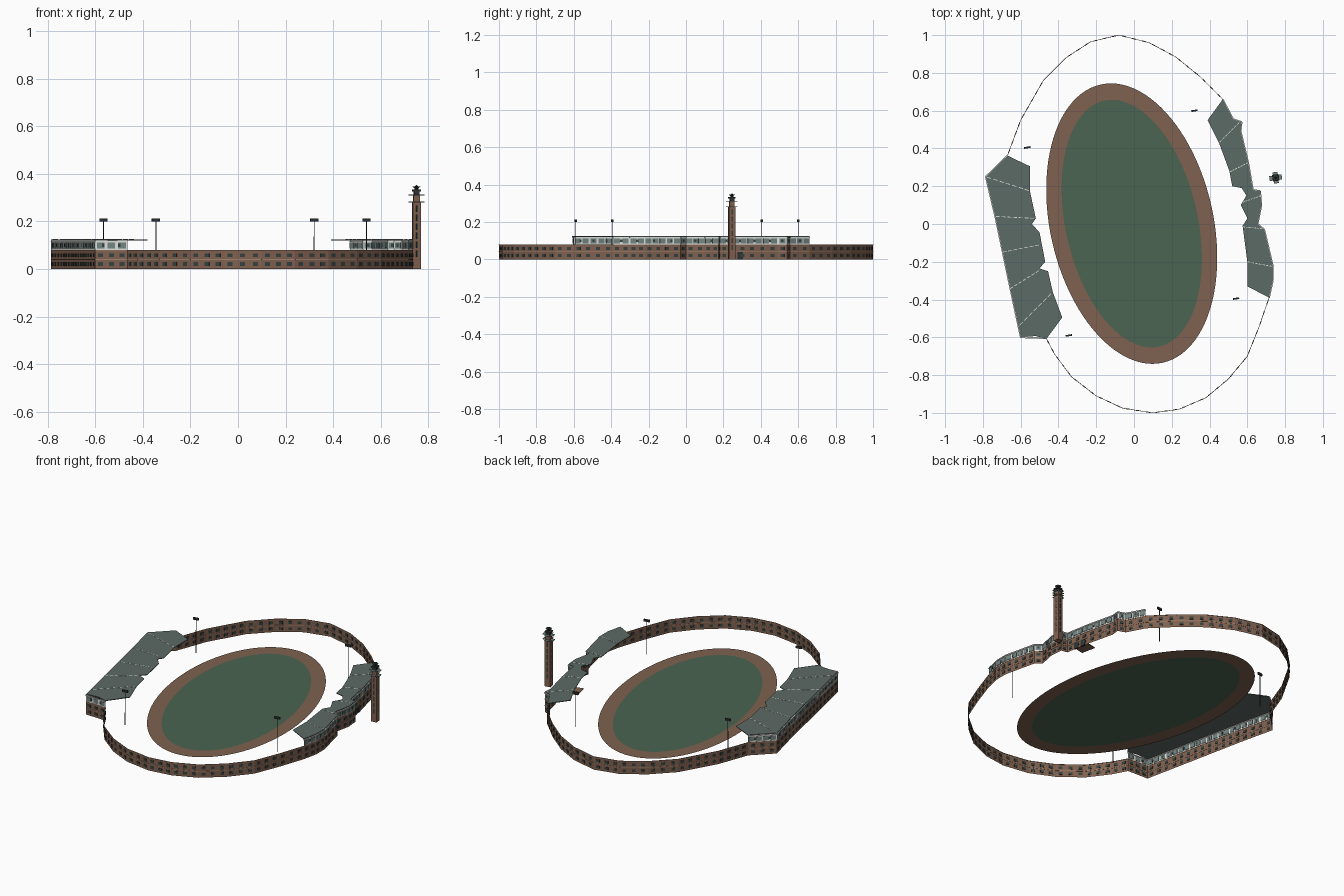
import bpy, bmesh, math
from mathutils import Matrix, Vector

if "Cube" in bpy.data.objects:
    bpy.data.objects.remove(bpy.data.objects["Cube"])


def mat(name, r, g, b):
    m = bpy.data.materials.new(name)
    m.diffuse_color = (r, g, b, 1)
    m.use_nodes = True
    m.node_tree.nodes["Principled BSDF"].inputs["Base Color"].default_value = m.diffuse_color
    return m


BRICK = mat("brick", 0.215, 0.118, 0.078)
TRACK = mat("track brown", 0.21, 0.12, 0.08)
GRASS = mat("grass green", 0.07, 0.128, 0.083)
ROOF = mat("roof grey", 0.108, 0.146, 0.134)
GLASS = mat("dark window", 0.035, 0.052, 0.05)
PANE = mat("grey green pane", 0.17, 0.23, 0.22)
WHITE = mat("white trim", 0.72, 0.74, 0.7)
TAN = mat("tan stone", 0.33, 0.23, 0.17)
METAL = mat("dark metal", 0.025, 0.032, 0.032)


def finish(bm, name, *mats):
    me = bpy.data.meshes.new(name)
    bm.to_mesh(me)
    bm.free()
    ob = bpy.data.objects.new(name, me)
    for m in mats:
        me.materials.append(m)
    bpy.context.collection.objects.link(ob)
    return ob


def box(bm, c, size, ang=0.0):
    mx = Matrix.Translation(c) @ Matrix.Rotation(ang, 4, 'Z') @ Matrix.Diagonal((*size, 1))
    bmesh.ops.create_cube(bm, size=1, matrix=mx)


def cone(bm, x, y, z0, z1, r0, r1, n=8):
    bmesh.ops.create_cone(bm, cap_ends=True, segments=n, radius1=r0, radius2=r1, depth=z1 - z0,
                          matrix=Matrix.Translation((x, y, (z0 + z1) / 2)))


def segments(pts):
    return [(Vector(a), Vector(b)) for a, b in zip(pts, pts[1:])]


def sheet(name, pts, z0, z1, m):
    """Thin upright wall along a plan path."""
    bm = bmesh.new()
    for a, b in segments(pts):
        bm.faces.new([bm.verts.new((p.x, p.y, z)) for p, z in ((a, z0), (b, z0), (b, z1), (a, z1))])
    bmesh.ops.remove_doubles(bm, verts=bm.verts, dist=1e-5)
    return finish(bm, name, m)


def plates(name, pts, spacing, width, rows, m, thick=0.005):
    """Repeated plates on both sides of a wall; rows are (z, height)."""
    bm = bmesh.new()
    for a, b in segments(pts):
        d = b - a
        n = max(1, round(d.length / spacing))
        for i in range(n):
            p = a + d * ((i + 0.5) / n)
            for z, h in rows:
                box(bm, (p.x, p.y, z), (min(width, d.length * 0.8), thick, h), math.atan2(d.y, d.x))
    return finish(bm, name, m)


def band(name, pts, z, h, m, thick=0.004):
    bm = bmesh.new()
    for a, b in segments(pts):
        d, c = b - a, (a + b) / 2
        box(bm, (c.x, c.y, z), (d.length, thick, h), math.atan2(d.y, d.x))
    return finish(bm, name, m)


# Pitch and running track: tilted ellipses
def ellipse(bm, rx, ry, n=96, z=0.002):
    t = math.radians(12.6)
    out = []
    for i in range(n):
        a = math.tau * i / n
        x, y = rx * math.cos(a), ry * math.sin(a)
        out.append(bm.verts.new((x * math.cos(t) - y * math.sin(t) - 0.012,
                                 x * math.sin(t) + y * math.cos(t) + 0.002, z)))
    return out


bm = bmesh.new()
outer, inner = ellipse(bm, 0.432, 0.7545), ellipse(bm, 0.35, 0.667)
bm.faces.new(inner).material_index = 1
for i in range(96):
    j = (i + 1) % 96
    bm.faces.new((outer[i], outer[j], inner[j], inner[i]))
finish(bm, "pitch_and_track", TRACK, GRASS)

# Plan paths of the perimeter
right_stand = [(0.715, -0.39), (0.735, -0.3), (0.735, -0.22), (0.69, -0.03), (0.655, 0.0), (0.675, 0.1),
               (0.668, 0.175), (0.63, 0.18), (0.605, 0.325), (0.565, 0.49), (0.57, 0.54),
               (0.525, 0.555), (0.47, 0.66)]
north_curve = [(0.47, 0.66), (0.35, 0.78), (0.22, 0.885), (0.08, 0.96), (-0.08, 1.0), (-0.23, 0.965),
               (-0.36, 0.88), (-0.48, 0.76), (-0.6, 0.55), (-0.67, 0.362)]
left_stand = [(-0.67, 0.362), (-0.785, 0.25), (-0.735, 0.04), (-0.645, -0.39), (-0.6, -0.6), (-0.465, -0.605)]
south_curve = [(-0.465, -0.605), (-0.42, -0.69), (-0.33, -0.81), (-0.2, -0.91), (-0.06, -0.975), (0.1, -1.0),
               (0.24, -0.98), (0.38, -0.92), (0.5, -0.82), (0.6, -0.7), (0.66, -0.55), (0.715, -0.39)]
ring = right_stand + north_curve[1:] + left_stand[1:] + south_curve[1:]

# Brick perimeter wall with two rows of windows
sheet("perimeter_wall", ring, 0, 0.08, BRICK)
plates("wall_windows", ring, 0.05, 0.021, ((0.021, 0.015), (0.058, 0.016)), GLASS)
band("wall_string_course", ring, 0.0395, 0.003, TAN, 0.003)
band("wall_coping", ring, 0.0785, 0.003, TAN, 0.003)

# Upper storeys of the two stands
for side, path in (("left", left_stand), ("right", right_stand)):
    sheet(side + "_upper_storey", path, 0.08, 0.12, WHITE)
    plates(side + "_upper_panes", path, 0.04, 0.032, ((0.098, 0.025),), PANE)
    plates(side + "_upper_dark_windows", path, 0.08, 0.012, ((0.1, 0.014),), GLASS, 0.007)
    band(side + "_white_cornice", path, 0.1165, 0.004, WHITE, 0.008)

# Stand roofs with pale seams
left_roof = left_stand[:-1] + [(-0.52, -0.593), (-0.465, -0.61), (-0.38, -0.495), (-0.43, -0.36), (-0.455, -0.25),
                               (-0.5, -0.235), (-0.47, -0.2), (-0.5, -0.045), (-0.54, 0.0), (-0.52, 0.03),
                               (-0.55, 0.17), (-0.55, 0.305)]
right_roof = right_stand + [(0.39, 0.55), (0.45, 0.43), (0.505, 0.28), (0.52, 0.2), (0.57, 0.19), (0.595, 0.15),
                            (0.565, 0.1), (0.6, 0.03), (0.575, -0.01), (0.6, -0.2), (0.6, -0.33)]
left_seams = [((-0.785, 0.25), (-0.55, 0.175)), ((-0.735, 0.04), (-0.525, 0.03)), ((-0.7, -0.15), (-0.5, -0.11)),
              ((-0.66, -0.345), (-0.5, -0.245)), ((-0.61, -0.54), (-0.435, -0.365))]
right_seams = [((0.45, 0.43), (0.56, 0.54)), ((0.505, 0.275), (0.605, 0.325)), ((0.575, 0.115), (0.672, 0.15)),
               ((0.575, -0.015), (0.68, -0.025)), ((0.6, -0.2), (0.735, -0.225))]
for side, outline, seams in (("left", left_roof, left_seams), ("right", right_roof, right_seams)):
    bm = bmesh.new()
    f = bm.faces.new([bm.verts.new((x, y, 0.1205)) for x, y in outline])
    top = bmesh.ops.extrude_face_region(bm, geom=[f])["geom"]
    bmesh.ops.translate(bm, verts=[v for v in top if isinstance(v, bmesh.types.BMVert)], vec=(0, 0, 0.004))
    bmesh.ops.recalc_face_normals(bm, faces=bm.faces)
    bmesh.ops.triangulate(bm, faces=[f for f in bm.faces if len(f.verts) > 4])
    finish(bm, side + "_roof", ROOF)
    bm = bmesh.new()
    for a, b in seams:
        a, b = Vector(a), Vector(b)
        d = b - a
        for i in range(7):
            p = a + d * ((i + 0.5) / 7)
            box(bm, (p.x, p.y, 0.1245), (d.length / 10, 0.004, 0.002), math.atan2(d.y, d.x))
    finish(bm, side + "_roof_seams", WHITE)

# Entrance floor and door beside the tower
bm = bmesh.new()
box(bm, (0.57, 0.255, 0.02), (0.075, 0.09, 0.003), math.radians(12))
finish(bm, "entrance_floor", BRICK)
plates("entrance_door", [(0.622, 0.225), (0.605, 0.31)], 0.045, 0.03, ((0.02, 0.04),), METAL, 0.009)

# Floodlights
for i, (x, y) in enumerate(((-0.565, 0.405), (0.32, 0.6), (0.54, -0.395), (-0.345, -0.59))):
    bm = bmesh.new()
    cone(bm, x, y, 0, 0.2, 0.0022, 0.0018, 6)
    box(bm, (x, y, 0.206), (0.034, 0.009, 0.013), math.radians(9))
    finish(bm, "floodlight_%d" % (i + 1), METAL)

# Clock-free lookout tower: shaft, window strips, decks and cap
TX, TY, TA = 0.75, 0.245, math.radians(8)


def tower_boxes(name, m, items):
    bm = bmesh.new()
    for z0, z1, sx, sy in items:
        box(bm, (TX, TY, (z0 + z1) / 2), (sx, sy, z1 - z0), TA)
    return finish(bm, name, m)


tower_boxes("tower_shaft", BRICK, [(0, 0.28, 0.035, 0.035), (0.28, 0.31, 0.027, 0.027)])
tower_boxes("tower_window_strips", GLASS,
            [(0.05 + i * 0.038, 0.077 + i * 0.038, *s) for i in range(6) for s in ((0.007, 0.037), (0.037, 0.007))])
tower_boxes("tower_decks", PANE, [(z, z + 0.003, *s) for z in (0.28, 0.309)
                                  for s in ((0.066, 0.026), (0.026, 0.06))])
tower_boxes("tower_lantern", METAL, [(0.312, 0.326, 0.023, 0.023), (0.326, 0.333, 0.035, 0.035)])
bm = bmesh.new()
cone(bm, TX, TY, 0.333, 0.338, 0.008, 0.008)
cone(bm, TX, TY, 0.338, 0.347, 0.007, 0.018)
cone(bm, TX, TY, 0.347, 0.352, 0.006, 0.002)
finish(bm, "tower_cap", METAL)
